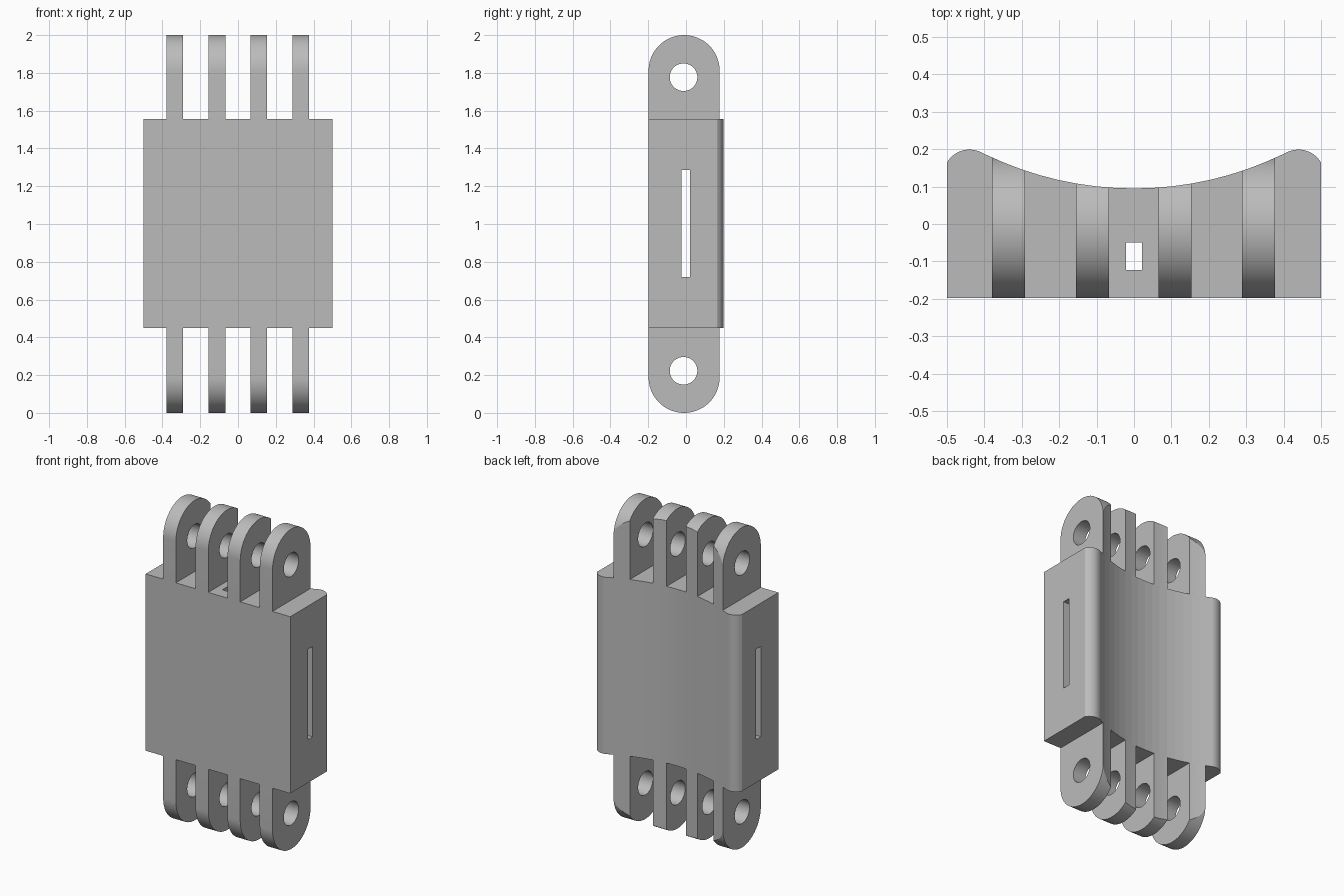
import bpy, bmesh, math
from mathutils import Vector

cube = bpy.data.objects.get("Cube")
if cube:
    bpy.data.objects.remove(cube, do_unlink=True)

GREY = (0.5, 0.5, 0.5, 1)
mat = bpy.data.materials.new("plain grey")
mat.use_nodes = True
mat.diffuse_color = GREY
mat.node_tree.nodes["Principled BSDF"].inputs["Base Color"].default_value = GREY

BOTTOM, TOP = 0.45, 1.555          # body height range
FRONT = -0.198
LUG_R, LUG_Y = 0.188, -0.01


def prism(name, points, push):
    """Solid made by sweeping a closed outline along a vector."""
    bm = bmesh.new()
    face = bm.faces.new([bm.verts.new(p) for p in points])
    new = bmesh.ops.extrude_face_region(bm, geom=[face])["geom"]
    bmesh.ops.translate(bm, vec=Vector(push),
                        verts=[g for g in new if isinstance(g, bmesh.types.BMVert)])
    bmesh.ops.recalc_face_normals(bm, faces=bm.faces)
    mesh = bpy.data.meshes.new(name)
    bm.to_mesh(mesh)
    bm.free()
    mesh.materials.append(mat)
    ob = bpy.data.objects.new(name, mesh)
    bpy.context.collection.objects.link(ob)
    return ob


def box(name, lo, hi):
    (x0, y0, z0), (x1, y1, z1) = lo, hi
    return prism(name, [(x0, y0, z0), (x1, y0, z0), (x1, y1, z0), (x0, y1, z0)],
                 (0, 0, z1 - z0))


def arc(cx, cy, r, start, end, n):
    angles = [math.radians(start + (end - start) * i / n) for i in range(n + 1)]
    return [(cx + r * math.cos(a), cy + r * math.sin(a)) for a in angles]


def cut(ob, tool, operation="DIFFERENCE"):
    mod = ob.modifiers.new(operation, "BOOLEAN")
    mod.operation, mod.object, mod.solver = operation, tool, "EXACT"
    bpy.context.view_layer.objects.active = ob
    bpy.ops.object.modifier_apply(modifier=mod.name)


def outline(front):
    """Plan of the body: flat front, rounded rear corners, hollow back."""
    right = arc(0.44, 0.13, 0.069, 29, 120, 14)
    hollow = arc(0, 1.005, 0.91, 296, 244, 16)
    left = [(-x, y) for x, y in reversed(right)]
    return [(-0.5, front), (0.5, front)] + right + hollow[1:-1] + left


# Body with a strap slot across it and a square channel down through it
body = prism("body", [(x, y, BOTTOM) for x, y in outline(FRONT)], (0, 0, TOP - BOTTOM))
slot = box("slot_cutter", (-1, -0.025, 0.72), (1, 0.022, 1.285))
channel = box("channel_cutter", (-0.022, -0.123, -1), (0.022, -0.05, 3))
for tool in (slot, channel):
    cut(body, tool)

# Hinge lugs, trimmed by the hollow back and drilled for a pin
envelope = prism("envelope", [(x, y, -1) for x, y in outline(-0.4)], (0, 0, 4))
pin = prism("pin_cutter", [(-1, y, z) for y, z in arc(-0.013, 0.223, 0.073, 0, 352.5, 47)],
            (2, 0, 0))
side = arc(LUG_Y, LUG_R, LUG_R, 180, 360, 40)
side += [(LUG_Y + LUG_R, BOTTOM), (LUG_Y - LUG_R, BOTTOM)]


def flip(points):
    return [(y, 2 - z) for y, z in points]


for level in ("lower", "upper"):
    shape = side
    if level == "upper":
        shape = flip(side)
        # Stretch the straight part down to the body top
        shape = [(y, TOP if abs(z - (2 - BOTTOM)) < 0.001 else z) for y, z in shape]
        pin.location.z = 2 - 2 * 0.223
        bpy.context.view_layer.update()
    for i, x in enumerate((-0.335, -0.111, 0.11, 0.333)):
        lug = prism(f"{level}_lug_{i + 1}", [(x - 0.044, y, z) for y, z in shape],
                    (0.088, 0, 0))
        cut(lug, envelope, "INTERSECT")
        cut(lug, pin)
        # Smooth the rounded end and pin hole
        bpy.ops.object.select_all(action="DESELECT")
        lug.select_set(True)
        bpy.ops.object.shade_smooth_by_angle(angle=math.radians(20))

for tool in (slot, channel, envelope, pin):
    bpy.data.objects.remove(tool, do_unlink=True)
